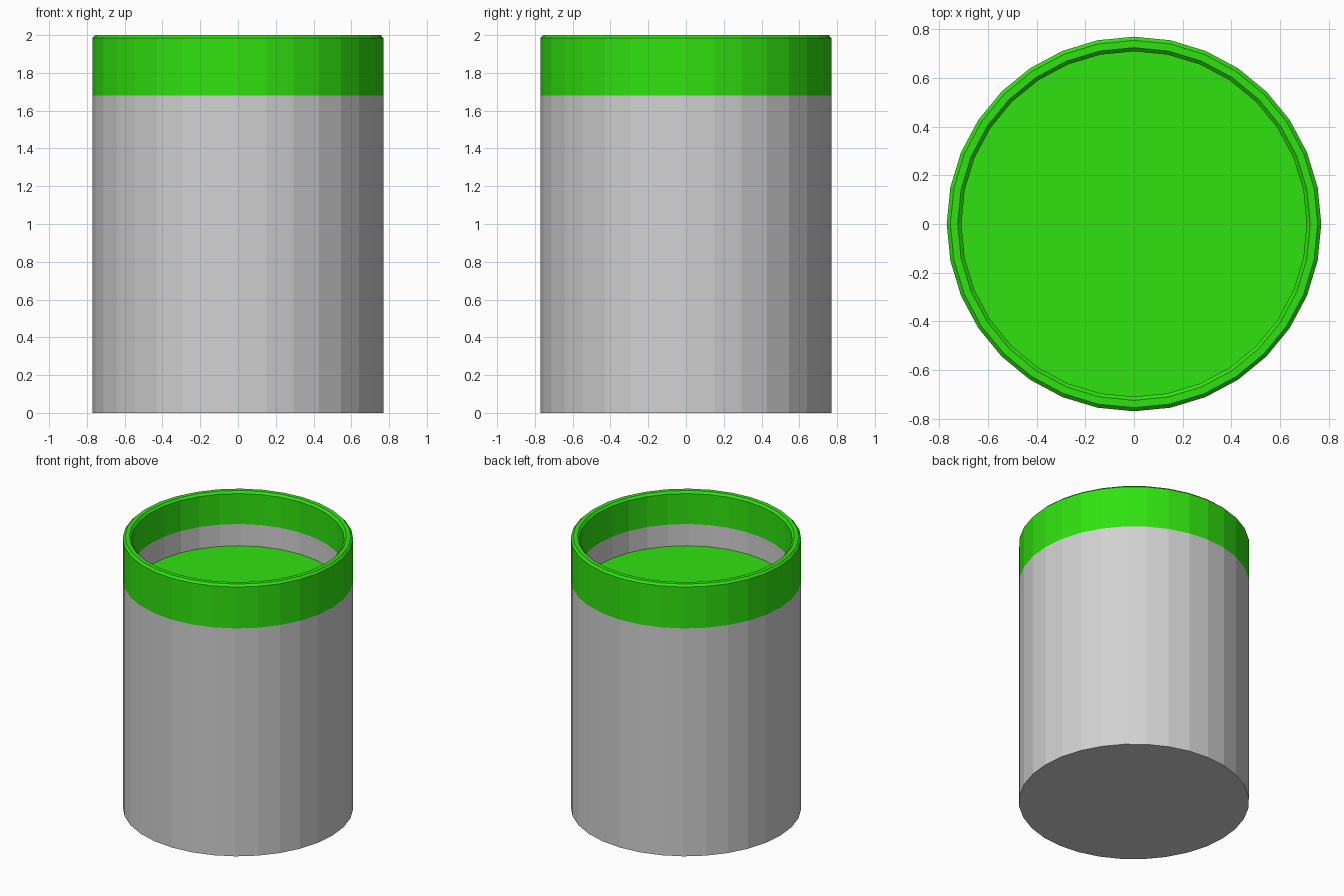
import bpy
import bmesh
from math import cos, sin, pi

SIDES = 32

default = bpy.data.objects.get("Cube")
if default:
    bpy.data.objects.remove(default, do_unlink=True)


def make_material(name, colour):
    mat = bpy.data.materials.new(name)
    mat.use_nodes = True
    mat.diffuse_color = colour
    mat.node_tree.nodes["Principled BSDF"].inputs["Base Color"].default_value = colour
    return mat


grey = make_material("light grey", (0.64, 0.64, 0.64, 1))
green = make_material("bright green", (0.03, 0.76, 0.005, 1))


def ring(bm, radius, z):
    return [bm.verts.new((radius * cos(2 * pi * i / SIDES),
                          radius * sin(2 * pi * i / SIDES), z))
            for i in range(SIDES)]


def finish(name, bm):
    mesh = bpy.data.meshes.new(name)
    bm.to_mesh(mesh)
    bm.free()
    mesh.materials.append(grey)
    mesh.materials.append(green)
    obj = bpy.data.objects.new(name, mesh)
    bpy.context.collection.objects.link(obj)
    return obj


# Can wall: outside, bevelled rim and inside, as (radius, height)
profile = [(0.77, 0), (0.77, 1.68), (0.77, 1.985), (0.755, 2), (0.725, 2),
           (0.71, 1.985), (0.71, 1.76), (0.71, 1.6)]
bm = bmesh.new()
rings = [ring(bm, r, z) for r, z in profile]
last = len(rings) - 2
for k in range(last + 1):
    low, high = rings[k], rings[k + 1]
    for i in range(SIDES):
        j = (i + 1) % SIDES
        face = bm.faces.new((low[i], low[j], high[j], high[i]))
        # Green band on the upper part, inside and out
        face.material_index = int(0 < k < last)
bm.faces.new(rings[0][::-1])
finish("can_body", bm)

# Recessed lid
bm = bmesh.new()
lid = bm.faces.new(ring(bm, 0.71, 1.6))
lid.material_index = 1
finish("recessed_lid", bm)
